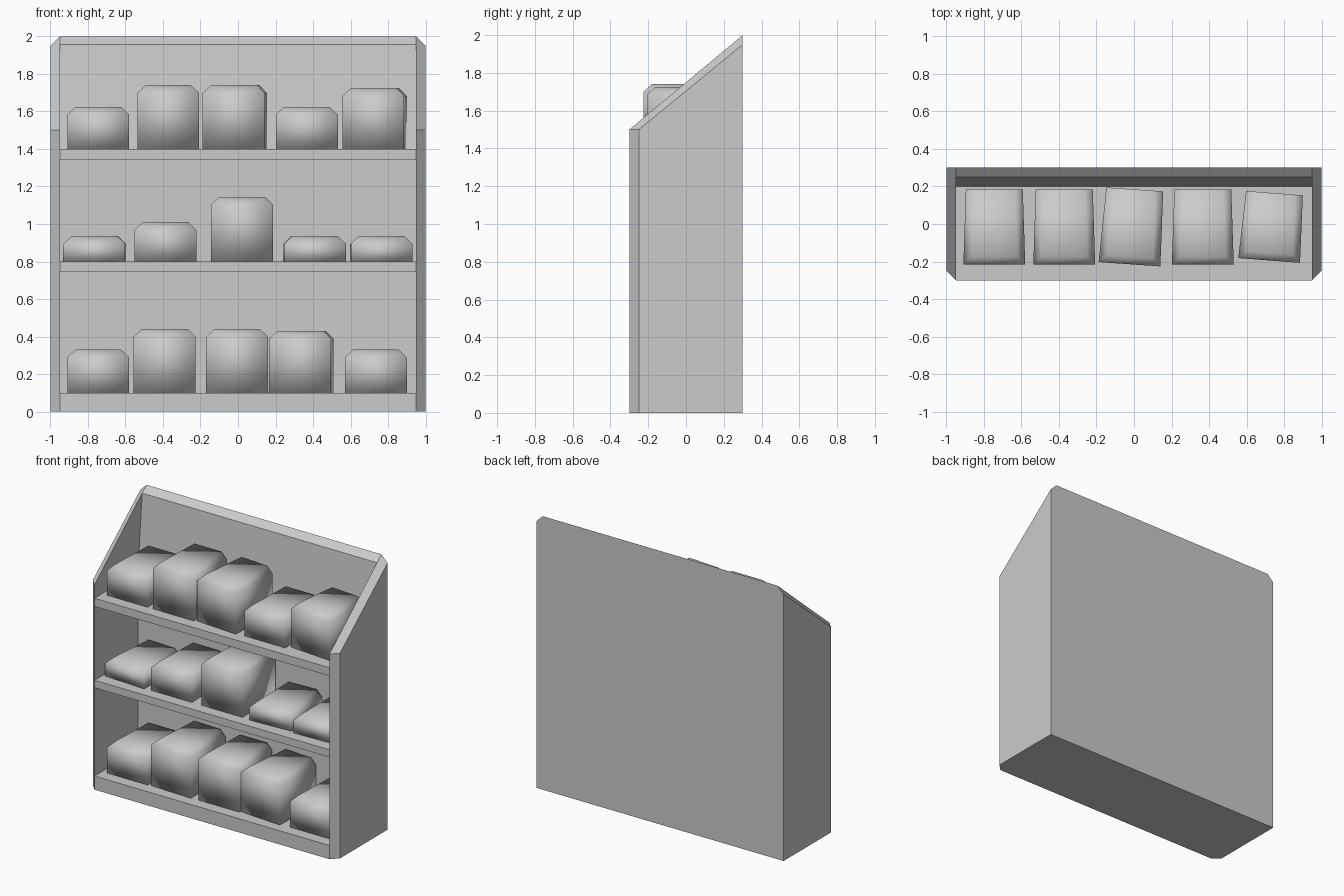
import bpy, bmesh, math
from mathutils import Matrix, Vector

cube = bpy.data.objects.get("Cube")
if cube:
    bpy.data.objects.remove(cube, do_unlink=True)

grey = bpy.data.materials.new("plain_grey")
grey.use_nodes = True
grey.diffuse_color = (0.6, 0.6, 0.6, 1)
grey.node_tree.nodes["Principled BSDF"].inputs["Base Color"].default_value = (0.6, 0.6, 0.6, 1)


def finish(name, bm, smooth=False):
    bmesh.ops.recalc_face_normals(bm, faces=bm.faces)
    for f in bm.faces:
        f.smooth = smooth
    mesh = bpy.data.meshes.new(name)
    bm.to_mesh(mesh)
    bm.free()
    mesh.materials.append(grey)
    obj = bpy.data.objects.new(name, mesh)
    bpy.context.collection.objects.link(obj)
    return obj


def loft(name, x0, profile0, x1, profile1):
    """Join two matching (y, z) profiles placed at x0 and x1."""
    bm = bmesh.new()
    a = [bm.verts.new((x0, y, z)) for y, z in profile0]
    b = [bm.verts.new((x1, y, z)) for y, z in profile1]
    bm.faces.new(a)
    bm.faces.new(b)
    for i in range(len(a)):
        j = (i + 1) % len(a)
        bm.faces.new((a[i], a[j], b[j], b[i]))
    return finish(name, bm)


# Side panels, with the front and sloping edges chamfered outwards
inner = [(0.3, 0), (0.3, 2), (-0.3, 1.5), (-0.3, 0)]
outer = [(0.3, 0), (0.3, 1.95), (-0.25, 1.5), (-0.25, 0)]
for side, name in ((1, "left_side_panel"), (-1, "right_side_panel")):
    loft(name, side * 0.95, inner, side, outer)

# Back panel, thinner at its sloping top
back = [(0.3, 0), (0.3, 2), (0.25, 1.958), (0.2, 1.4), (0.2, 0)]
loft("back_panel", -0.95, back, 0.95, back)

# Shelves
for name, low, high in (("bottom_shelf", 0, 0.1), ("middle_shelf", 0.745, 0.8),
                        ("top_shelf", 1.34, 1.4)):
    board = [(-0.3, low), (0.2, low), (0.2, high), (-0.3, high)]
    loft(name, -0.95, board, 0.95, board)


def loaf(name, x, z, height, turn, width=0.33, depth=0.4):
    """Soft box, narrower at the back, with chamfered top edges."""
    bm = bmesh.new()
    bmesh.ops.create_cube(bm, size=1)
    for v in bm.verts:
        taper = 0.92 if v.co.y > 0 else 1
        v.co = Vector((v.co.x * width * taper, v.co.y * depth, (v.co.z + 0.5) * height))
    # chamfer the front and side edges of the top
    edges = [e for e in bm.edges
             if all(v.co.z > height / 2 for v in e.verts)
             and any(v.co.y < 0 for v in e.verts)]
    bmesh.ops.bevel(bm, geom=edges, offset=0.042, segments=1, affect='EDGES')
    obj = finish(name, bm, True)
    obj.matrix_world = (Matrix.Translation((x, -0.015, z))
                        @ Matrix.Rotation(math.radians(turn), 4, 'Z'))


# Goods on each shelf: centre x, height, turn in degrees
rows = {
    "bottom": (0.1, [(-0.745, 0.23, 0), (-0.385, 0.34, -2), (-0.005, 0.34, 0),
                     (0.345, 0.33, -4), (0.735, 0.23, 0)]),
    "middle": (0.8, [(-0.757, 0.135, -3), (-0.387, 0.21, 0), (0.022, 0.345, 0),
                     (0.402, 0.135, 3), (0.76, 0.135, 2)]),
    "top": (1.4, [(-0.745, 0.225, 0), (-0.372, 0.34, 0), (-0.01, 0.34, -4),
                  (0.367, 0.225, 0), (0.735, 0.325, -4.5)]),
}
for row, (z, goods) in rows.items():
    for i, (x, height, turn) in enumerate(goods, 1):
        short = 0.36 if abs(turn) > 4 else 0.4
        loaf(f"{row}_box_{i}", x, z, height, turn, depth=short)
